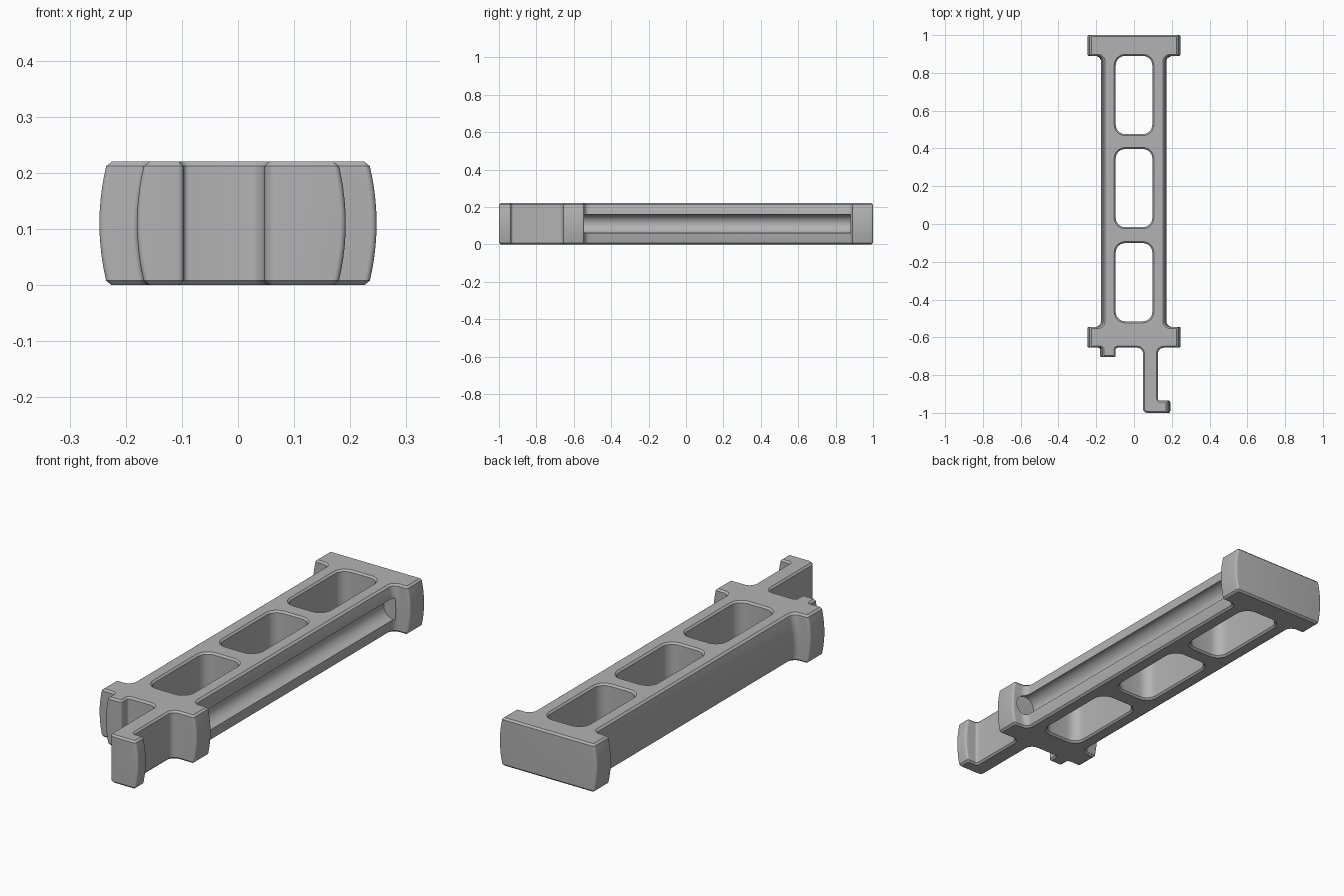
import bpy, bmesh, math
from mathutils import Vector

if "Cube" in bpy.data.objects:
    bpy.data.objects.remove(bpy.data.objects["Cube"])

HEIGHT, CHAMFER, BULGE = 0.22, 0.008, 0.012
MID = HEIGHT / 2

grey = bpy.data.materials.new("plain grey")
grey.use_nodes = True
colour = (0.45, 0.45, 0.45, 1)
grey.diffuse_color = colour
grey.node_tree.nodes["Principled BSDF"].inputs["Base Color"].default_value = colour


def rounded(corners, steps=6):
    """Turn right-angled corners (x, y, radius) into a filleted loop."""
    points = []
    for i, (x, y, r) in enumerate(corners):
        p = Vector((x, y))
        d_in = (p - Vector(corners[i - 1][:2])).normalized()
        d_out = (Vector(corners[(i + 1) % len(corners)][:2]) - p).normalized()
        centre = p + (d_out - d_in) * r
        for k in range(steps + 1):
            a = math.pi / 2 * k / steps
            points.append(centre - d_out * r * math.cos(a) + d_in * r * math.sin(a))
    return points


def inset(points, distance):
    """Move a loop towards its left-hand side."""
    result = []
    for i, p in enumerate(points):
        a = (p - points[i - 1]).normalized()
        b = (points[(i + 1) % len(points)] - p).normalized()
        na, nb = Vector((-a.y, a.x)), Vector((-b.y, b.x))
        result.append(p + (na + nb) * distance / (1 + na.dot(nb)))
    return result


def barrel(p, z):
    """Draw the outer side walls in towards the top and bottom."""
    x = p.x
    if abs(x) > 0.16:
        x -= math.copysign(BULGE * ((z - MID) / (MID - CHAMFER)) ** 2, x)
    return (x, p.y, z)


# Plan outline, counter-clockwise: hook, front flange, rail, end flange, nub
EDGE, FILLET = 0.01, 0.03
outline = rounded([
    (0.047, -1, 0.025), (0.192, -1, EDGE), (0.192, -0.935, EDGE),
    (0.127, -0.935, 0.012), (0.127, -0.655, FILLET),
    (0.247, -0.655, EDGE), (0.247, -0.545, EDGE), (0.175, -0.545, FILLET),
    (0.175, 0.89, FILLET), (0.247, 0.89, EDGE), (0.247, 1, EDGE),
    (-0.247, 1, EDGE), (-0.247, 0.89, EDGE), (-0.175, 0.89, FILLET),
    (-0.175, -0.545, FILLET), (-0.247, -0.545, EDGE), (-0.247, -0.655, EDGE),
    (-0.18, -0.655, EDGE), (-0.18, -0.705, EDGE), (-0.097, -0.705, EDGE),
    (-0.097, -0.655, EDGE), (0.047, -0.655, FILLET)])
loops = [outline]

# Three rounded windows, clockwise so that inset widens them
W, HALF, R = 0.097, 0.207, 0.05
for y in (0.683, 0.19, -0.308):
    loops.append(rounded([(-W, y - HALF, R), (-W, y + HALF, R),
                          (W, y + HALF, R), (W, y - HALF, R)]))

# Walls in layers, then flat caps
bm = bmesh.new()
walls = 10
levels = [(0, CHAMFER)]
levels += [(CHAMFER + (HEIGHT - 2 * CHAMFER) * i / walls, 0) for i in range(walls + 1)]
levels += [(HEIGHT, CHAMFER)]
caps = ([], [])
for loop in loops:
    rings = [[bm.verts.new(barrel(p, z)) for p in inset(loop, d)] for z, d in levels]
    n = len(loop)
    for low, high in zip(rings, rings[1:]):
        for i in range(n):
            j = (i + 1) % n
            bm.faces.new((low[i], low[j], high[j], high[i]))
    for cap, ring in zip(caps, (rings[0], rings[-1])):
        cap += [bm.edges.get((ring[i], ring[(i + 1) % n])) for i in range(n)]
for cap, direction in zip(caps, (-1, 1)):
    bmesh.ops.triangle_fill(bm, use_beauty=True, edges=cap, normal=(0, 0, direction))
bmesh.ops.recalc_face_normals(bm, faces=bm.faces)
mesh = bpy.data.meshes.new("slotted_rail")
bm.to_mesh(mesh)
bm.free()
mesh.materials.append(grey)
rail = bpy.data.objects.new("slotted_rail", mesh)
bpy.context.collection.objects.link(rail)

# Round groove along the left side
start, end = -0.55, 0.88
bpy.ops.mesh.primitive_cylinder_add(
    vertices=40, radius=0.05, depth=end - start,
    location=(0.172, (start + end) / 2, MID), rotation=(math.pi / 2, 0, 0))
cutter = bpy.context.object
cutter.name = "groove_cutter"
cutter.hide_render = True
cutter.data.materials.append(grey)

bpy.ops.object.select_all(action="DESELECT")
rail.select_set(True)
bpy.context.view_layer.objects.active = rail
groove = rail.modifiers.new("groove", "BOOLEAN")
groove.operation = "DIFFERENCE"
groove.solver = "EXACT"
groove.object = cutter
bpy.ops.object.modifier_apply(modifier=groove.name)
bpy.data.objects.remove(cutter)

bpy.ops.object.shade_smooth_by_angle(angle=math.radians(30))
